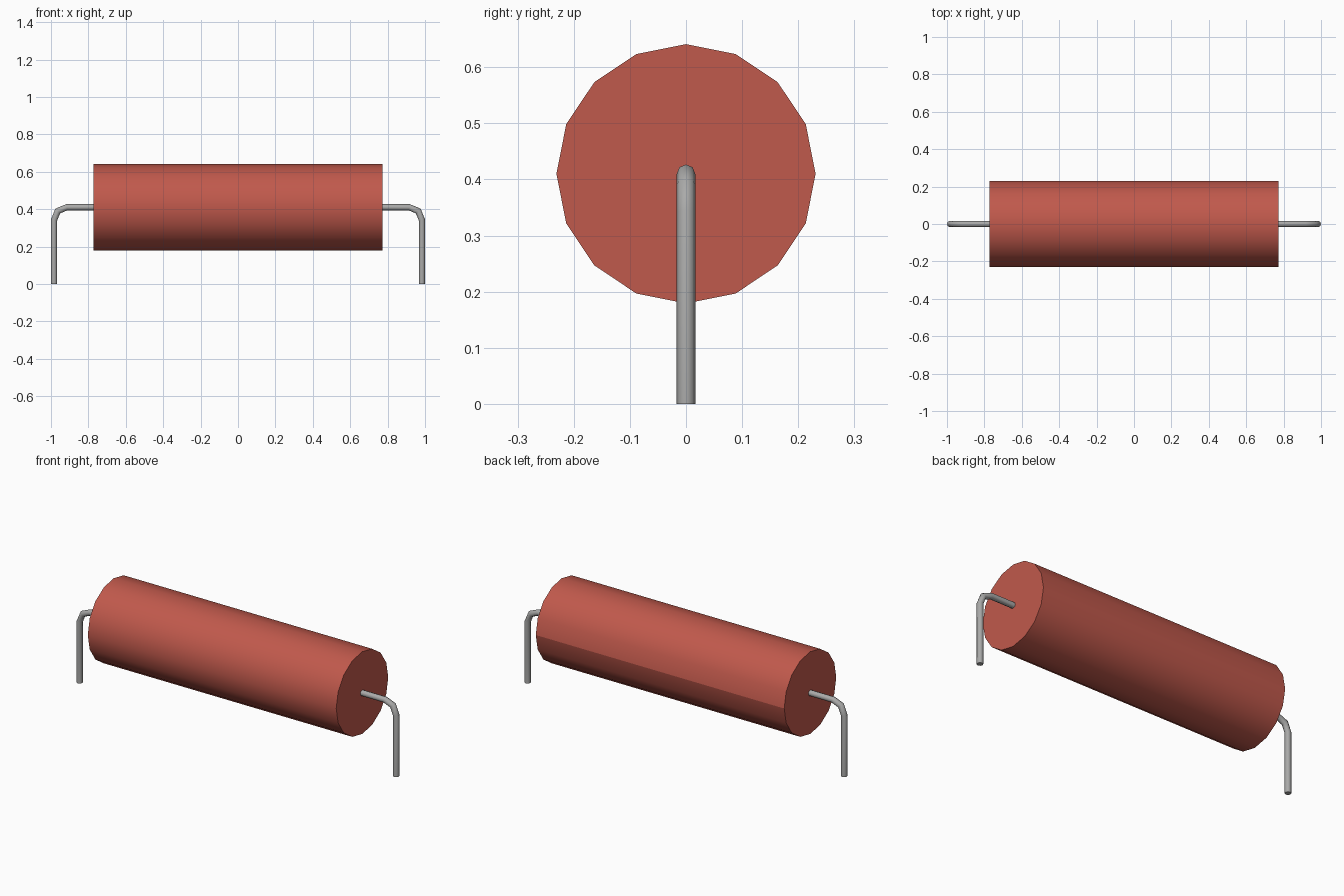
import bpy, bmesh, math
from mathutils import Vector

cube = bpy.data.objects.get("Cube")
if cube:
    bpy.data.objects.remove(cube, do_unlink=True)

AXIS_Z = 0.41        # height of the body axis
BODY_R, BODY_HALF = 0.231, 0.772
WIRE_R = 0.0165
WIRE_X = 1.0 - WIRE_R
BEND_R = 0.068


def material(name, rgb, roughness=0.6):
    m = bpy.data.materials.new(name)
    m.use_nodes = True
    m.diffuse_color = (*rgb, 1)
    bsdf = m.node_tree.nodes["Principled BSDF"]
    bsdf.inputs["Base Color"].default_value = (*rgb, 1)
    bsdf.inputs["Roughness"].default_value = roughness
    return m


def sweep(name, path, radius, sides, mat, seam=None):
    """Capped tube along a path in the xz plane, with mitred corners."""
    bm = bmesh.new()
    pts = [Vector((x, 0, z)) for x, z in path]
    rings = []
    for i, p in enumerate(pts):
        before = (p - pts[i - 1]).normalized() if i else None
        after = (pts[i + 1] - p).normalized() if i < len(pts) - 1 else None
        tangent = ((before or after) + (after or before)).normalized()
        mitre = 1 / tangent.dot(before or after)
        across = Vector((0, 1, 0))
        up = tangent.cross(across) * mitre
        angles = [2 * math.pi * k / sides for k in range(sides)]
        rings.append([bm.verts.new(p + radius * (across * math.cos(a) + up * math.sin(a)))
                      for a in angles])
    for a, b in zip(rings, rings[1:]):
        for k in range(sides):
            n = (k + 1) % sides
            bm.faces.new((a[k], a[n], b[n], b[k])).smooth = True
    caps = [bm.faces.new(rings[0][::-1]), bm.faces.new(rings[-1])]
    for cap in caps:
        for e in cap.edges:
            e.smooth = False
    # Optional sharp lengthwise seam
    if seam is not None:
        for a, b in zip(rings, rings[1:]):
            bm.edges.get((a[seam], b[seam])).smooth = False
    bmesh.ops.recalc_face_normals(bm, faces=bm.faces[:])
    mesh = bpy.data.meshes.new(name)
    bm.to_mesh(mesh)
    bm.free()
    mesh.materials.append(mat)
    obj = bpy.data.objects.new(name, mesh)
    bpy.context.scene.collection.objects.link(obj)
    return obj


red = material("body red", (0.53, 0.10, 0.072))
grey = material("wire grey", (0.40, 0.40, 0.395), 0.4)

# Sixteen-sided body with a seam along its back
sweep("body", [(-BODY_HALF, AXIS_Z), (BODY_HALF, AXIS_Z)], BODY_R, 16, red, seam=0)

# Bent lead wires, one at each end
for side, name in ((1, "left_wire"), (-1, "right_wire")):
    cx, cz = WIRE_X - BEND_R, AXIS_Z - BEND_R
    bend = [(cx + BEND_R * math.sin(a), cz + BEND_R * math.cos(a))
            for a in (0, math.pi / 4, math.pi / 2)]
    path = [(BODY_HALF - 0.02, AXIS_Z), *bend, (WIRE_X, 0)]
    sweep(name, [(side * x, z) for x, z in path], WIRE_R, 8, grey)
